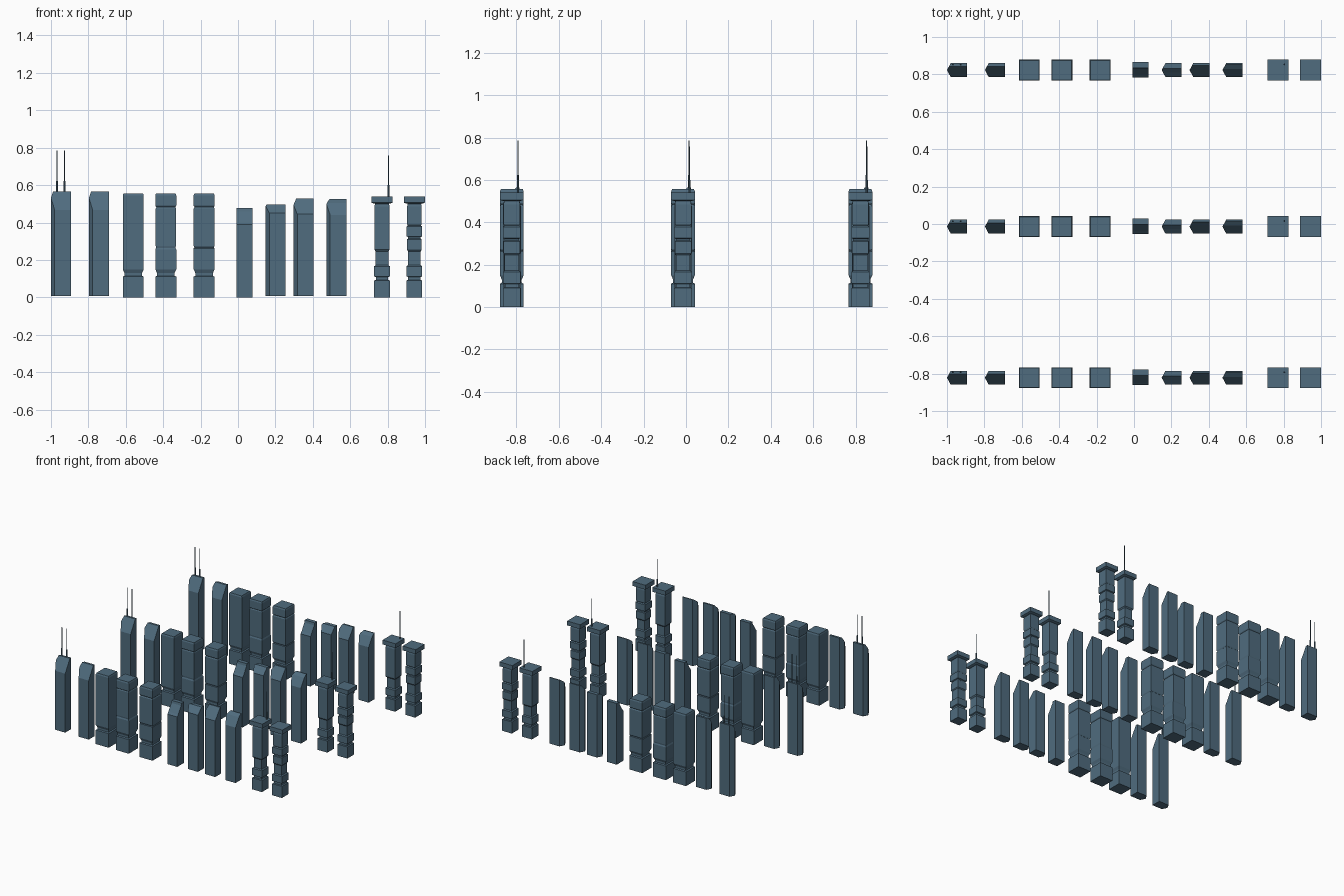
import bpy, bmesh, math

if "Cube" in bpy.data.objects:
    bpy.data.objects.remove(bpy.data.objects["Cube"])

ROWS = (-0.822, -0.014, 0.823)

mat = bpy.data.materials.new("slate blue")
mat.diffuse_color = (0.08, 0.15, 0.21, 1)
mat.use_nodes = True
mat.node_tree.nodes["Principled BSDF"].inputs["Base Color"].default_value = mat.diffuse_color


def finish(bm, name):
    bmesh.ops.recalc_face_normals(bm, faces=bm.faces)
    me = bpy.data.meshes.new(name)
    bm.to_mesh(me)
    bm.free()
    me.materials.append(mat)
    for i, y in enumerate(ROWS):          # one copy in every row
        ob = bpy.data.objects.new(f"{name}_row_{i + 1}", me)
        ob.location.y = y
        bpy.context.collection.objects.link(ob)


def stacked_tower(name, x, rings):
    """Square tower lofted through (height, half width) rings."""
    bm = bmesh.new()
    loops = [[bm.verts.new((x + sx * h, sy * h, z))
              for sx, sy in ((-1, -1), (1, -1), (1, 1), (-1, 1))] for z, h in rings]
    for a, b in zip(loops, loops[1:]):
        for k in range(4):
            n = (k + 1) % 4
            bm.faces.new((a[k], a[n], b[n], b[k]))
    bm.faces.new(loops[0][::-1])
    bm.faces.new(loops[-1])
    finish(bm, name)


def slant_tower(name, x0, x1, roof, pointed=True, z0=0.007):
    """Tower whose side outline is the roof profile (y, z); the -x end can be pointed."""
    bm = bmesh.new()
    y0, y1 = roof[0][0], roof[-1][0]
    outline = [(y0, z0)] + list(roof) + [(y1, z0)]
    sides = [[bm.verts.new((x, y, z)) for y, z in outline] for x in (x0, x1)]
    a, b = sides
    bm.faces.new(a)
    bm.faces.new(b[::-1])
    for k in range(len(outline)):
        n = (k + 1) % len(outline)
        bm.faces.new((a[k], a[n], b[n], b[k]))
    if pointed:                            # trim the two left corners
        for s, yc in ((-1, y0), (1, y1)):
            bmesh.ops.recalc_face_normals(bm, faces=bm.faces)
            run, half = 0.02, (y1 - y0) / 2
            res = bmesh.ops.bisect_plane(
                bm, geom=bm.verts[:] + bm.edges[:] + bm.faces[:],
                plane_co=(x0 + run, yc, 0), plane_no=(-half, s * run, 0), clear_outer=True)
            cut = [e for e in res["geom_cut"] if isinstance(e, bmesh.types.BMEdge)]
            bmesh.ops.holes_fill(bm, edges=cut, sides=0)
    finish(bm, name)


def mast(name, x, y, z0, z1, z2):
    """Thick lower tube with a thin upper rod."""
    bm = bmesh.new()
    for lo, hi, r in ((z0, z1, 0.005), (z1, z2, 0.0025)):
        res = bmesh.ops.create_cone(bm, cap_ends=True, segments=8, radius1=r,
                                    radius2=r, depth=hi - lo)
        bmesh.ops.translate(bm, verts=res["verts"], vec=(x, y, (lo + hi) / 2))
    finish(bm, name)


# Tall pointed towers, the first with twin masts
tall = [(-0.037, 0.468), (0.02, 0.565), (0.037, 0.565)]
slant_tower("mast_tower", -1.0, -0.893, tall)
slant_tower("pointed_tower", -0.797, -0.69, tall)
for i, x in enumerate((-0.968, -0.927)):
    mast(f"twin_mast_{i + 1}", x, 0.029, 0.55, 0.623, 0.785)

# Wide square towers: plinth, neck, shaft
foot = [(0, .056), (.11, .056), (.115, .047), (.13, .047), (.15, .056)]
cap = [(.485, .053), (.49, .056), (.545, .056), (.556, .052)]
stacked_tower("plain_square_tower", -0.56, foot + [(.545, .056), (.556, .052)])
stacked_tower("banded_square_tower", -0.386, foot + [
    (.255, .056), (.265, .052), (.275, .054), (.475, .054), (.483, .05)] + cap)
stacked_tower("ribbed_square_tower", -0.181, foot + [
    (.262, .056), (.266, .052), (.275, .056), (.475, .056), (.483, .051)] + cap)

# Lower towers with sloping roofs
slant_tower("wedge_tower", -0.007, 0.078, [
    (-.04, .39), (-.027, .405), (.008, .46), (.012, .478), (.043, .478)], False, 0)
slant_tower("low_pointed_tower", 0.148, 0.255, [
    (-.037, .45), (-.012, .475), (.008, .497), (.037, .497)])
slant_tower("mid_pointed_tower", 0.297, 0.404, [
    (-.037, .445), (.025, .527), (.037, .527)])
slant_tower("high_pointed_tower", 0.473, 0.58, [
    (-.037, .44), (.005, .505), (.03, .525), (.037, .525)])

# Slim towers with overhanging caps
base = [(0, .042), (.09, .042), (.093, .033), (.108, .033), (.112, .042),
        (.166, .042), (.172, .034), (.246, .034)]
top = [(.502, .046), (.506, .056), (.54, .056)]
stacked_tower("capped_tower", 0.77, base + [(.255, .041), (.485, .041), (.5, .037)] + top)
stacked_tower("tiered_capped_tower", 0.943, base + [
    (.253, .039), (.31, .039), (.314, .034), (.322, .034), (.326, .042), (.378, .042),
    (.384, .035), (.392, .039), (.485, .039), (.5, .036)] + top)
mast("capped_tower_mast", 0.804, 0.03, 0.53, 0.6, 0.757)
